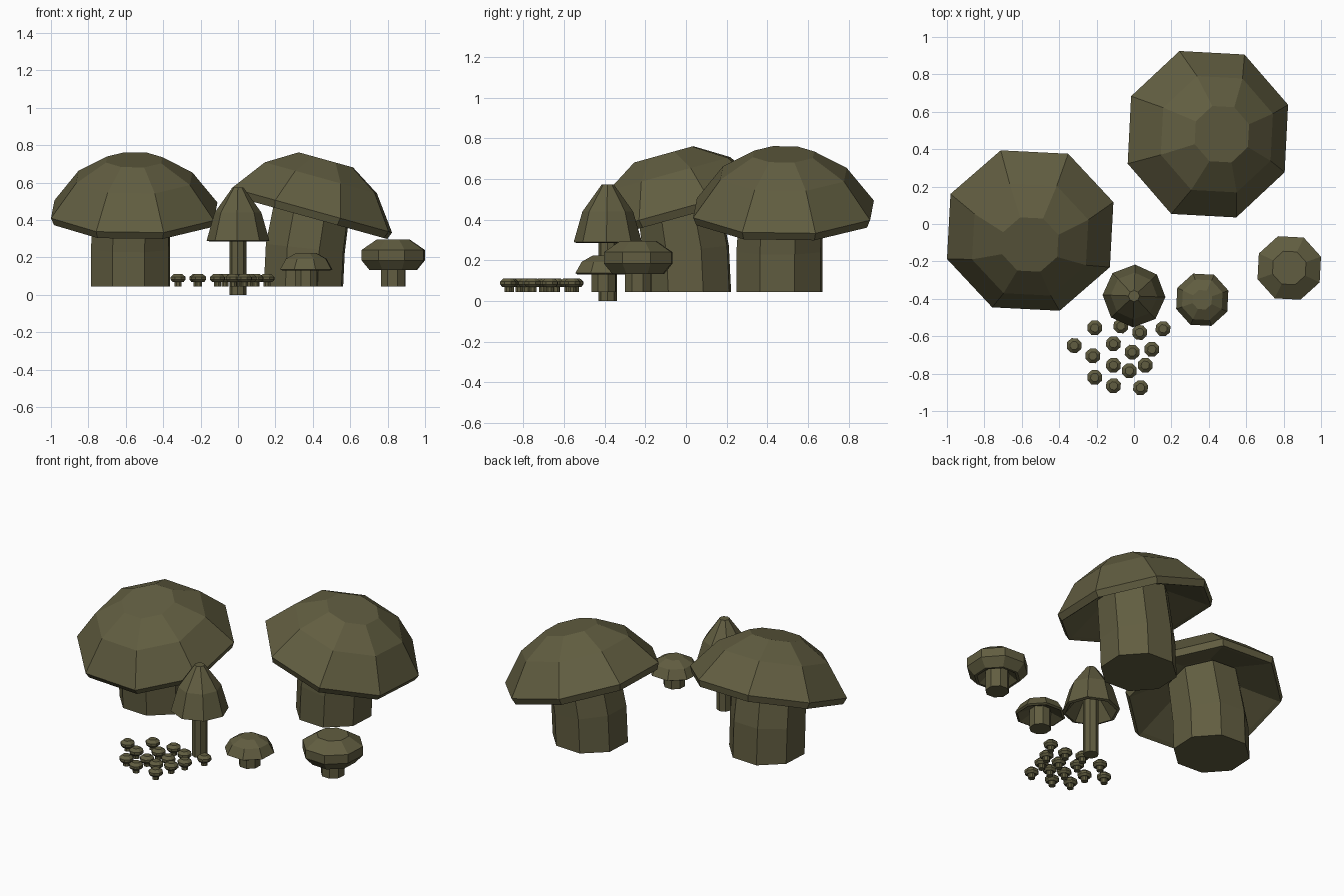
import bpy, bmesh
from math import radians, sin, cos, pi
from mathutils import Vector, Matrix

if "Cube" in bpy.data.objects:
    bpy.data.objects.remove(bpy.data.objects["Cube"])

olive = bpy.data.materials.new("olive")
olive.diffuse_color = (0.12, 0.11, 0.052, 1)
olive.use_nodes = True
olive.node_tree.nodes["Principled BSDF"].inputs["Base Color"].default_value = olive.diffuse_color


def loft(name, rings, loc, turn=0.0, phase=19.5, sides=8):
    """Closed flat-faced loft; each ring is (radius, centre, tilt towards +x in degrees)."""
    bm = bmesh.new()
    loops = []
    for r, c, tilt in rings:
        m = Matrix.Translation(c) @ Matrix.Rotation(radians(tilt), 4, 'Y')
        loop = []
        for i in range(sides):
            a = radians(phase) + 2 * pi * i / sides
            loop.append(bm.verts.new(m @ Vector((r * cos(a), r * sin(a), 0))))
        loops.append(loop)
    for lo, hi in zip(loops, loops[1:]):
        for i in range(sides):
            j = (i + 1) % sides
            bm.faces.new((lo[i], lo[j], hi[j], hi[i]))
    bm.faces.new(loops[0][::-1])
    bm.faces.new(loops[-1])
    bmesh.ops.recalc_face_normals(bm, faces=bm.faces)
    mesh = bpy.data.meshes.new(name)
    bm.to_mesh(mesh)
    bm.free()
    mesh.materials.append(olive)
    ob = bpy.data.objects.new(name, mesh)
    ob.location = loc
    ob.rotation_euler.z = radians(turn)
    bpy.context.collection.objects.link(ob)
    return ob


def upright(profile):
    return [(r, (0, 0, z), 0) for r, z in profile]


def big_mushroom(name, loc, turn):
    # bent stem
    loft(name + "_stem", [(0.225, (0, 0, 0.045), 0),
                          (0.225, (0.01, 0, 0.25), 6),
                          (0.215, (0.055, 0.01, 0.52), 15)], loc, turn)
    # tilted cap with a hollow underside
    tilt = 15.5
    base = Vector((0.045, 0.02, 0.452))
    axis = Vector((sin(radians(tilt)), 0, cos(radians(tilt))))
    profile = [(0.21, 0.08), (0.43, -0.03), (0.455, -0.04), (0.472, 0),
               (0.33, 0.18), (0.16, 0.28)]
    loft(name + "_cap", [(r, base + axis * h, tilt) for r, h in profile], loc, turn)


def small_mushroom(name, loc, stem, cap, phase=19.5):
    loft(name + "_stem", upright(stem), loc, 0, phase)
    loft(name + "_cap", upright(cap), loc, 0, phase)


# two large leaning mushrooms
big_mushroom("right_large_mushroom", (0.35, 0.46, 0), 0)
big_mushroom("left_large_mushroom", (-0.575, 0.01, 0), -90)

# tall pointed mushroom
small_mushroom("pointed_mushroom", (0, -0.385, 0),
               [(0.045, 0), (0.045, 0.42)],
               [(0.06, 0.40), (0.15, 0.285), (0.168, 0.29), (0.125, 0.44), (0.03, 0.573)], -2)

# low domed mushroom
small_mushroom("domed_mushroom", (0.365, -0.405, 0),
               [(0.064, 0.045), (0.064, 0.18)],
               [(0.06, 0.165), (0.135, 0.13), (0.148, 0.137), (0.115, 0.193), (0.055, 0.225)])

# round button mushroom
small_mushroom("button_mushroom", (0.83, -0.235, 0),
               [(0.07, 0.045), (0.07, 0.2)],
               [(0.065, 0.175), (0.12, 0.133), (0.135, 0.133), (0.18, 0.185),
                (0.18, 0.24), (0.095, 0.295)])

# cluster of tiny mushrooms
spots = [(-.21, -.555), (-.07, -.545), (.03, -.58), (.155, -.56), (-.32, -.65),
         (-.11, -.64), (-.01, -.685), (.095, -.67), (-.22, -.705), (-.11, -.755),
         (.06, -.755), (-.025, -.785), (-.21, -.82), (-.11, -.865), (.035, -.875)]
for n, (x, y) in enumerate(spots, 1):
    small_mushroom(f"tiny_mushroom_{n}", (x, y, 0),
                   [(0.02, 0.045), (0.02, 0.085)],
                   [(0.018, 0.08), (0.027, 0.068), (0.03, 0.068), (0.042, 0.081),
                    (0.042, 0.096), (0.023, 0.112)])
